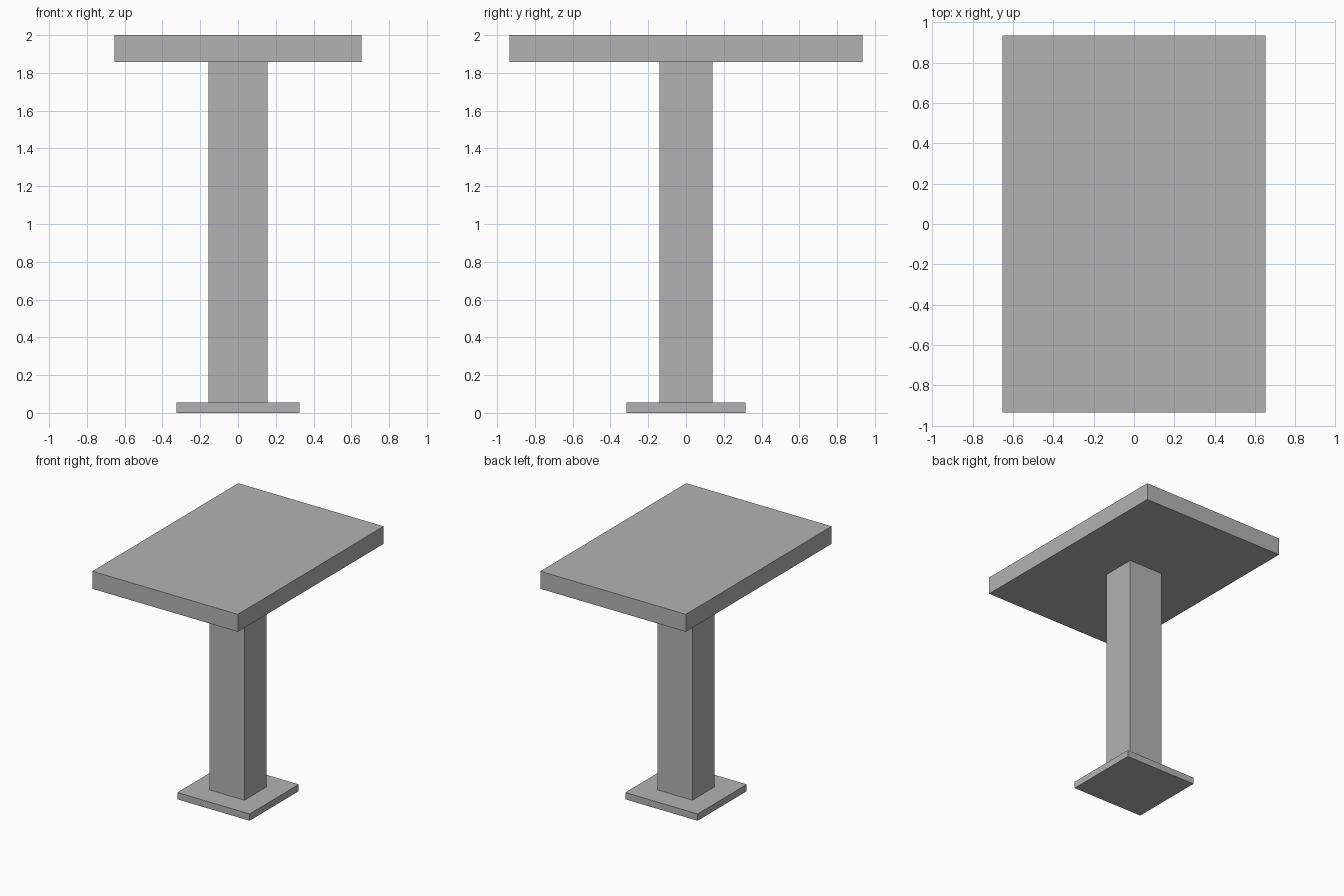
import bpy

default = bpy.data.objects.get("Cube")
if default:
    bpy.data.objects.remove(default, do_unlink=True)

# Single plain grey for every part
grey = bpy.data.materials.new("plain grey")
grey.use_nodes = True
colour = (0.45, 0.45, 0.45, 1)
grey.diffuse_color = colour
for node in grey.node_tree.nodes:
    if node.type == "BSDF_PRINCIPLED":
        node.inputs["Base Color"].default_value = colour


def slab(name, width, depth, bottom, top):
    """Centred box spanning the given heights."""
    bpy.ops.mesh.primitive_cube_add(size=1, location=(0, 0, (bottom + top) / 2))
    obj = bpy.context.object
    obj.name = obj.data.name = name
    obj.scale = (width, depth, top - bottom)
    bpy.ops.object.transform_apply(location=False, rotation=False, scale=True)
    obj.data.materials.append(grey)
    return obj


base_top = 0.055
top_underside = 1.858

# Foot plate, column and table top stacked upward
slab("base_plate", 0.65, 0.628, 0, base_top)
slab("column", 0.312, 0.282, base_top, top_underside)
slab("table_top", 1.306, 1.87, top_underside, 2)
